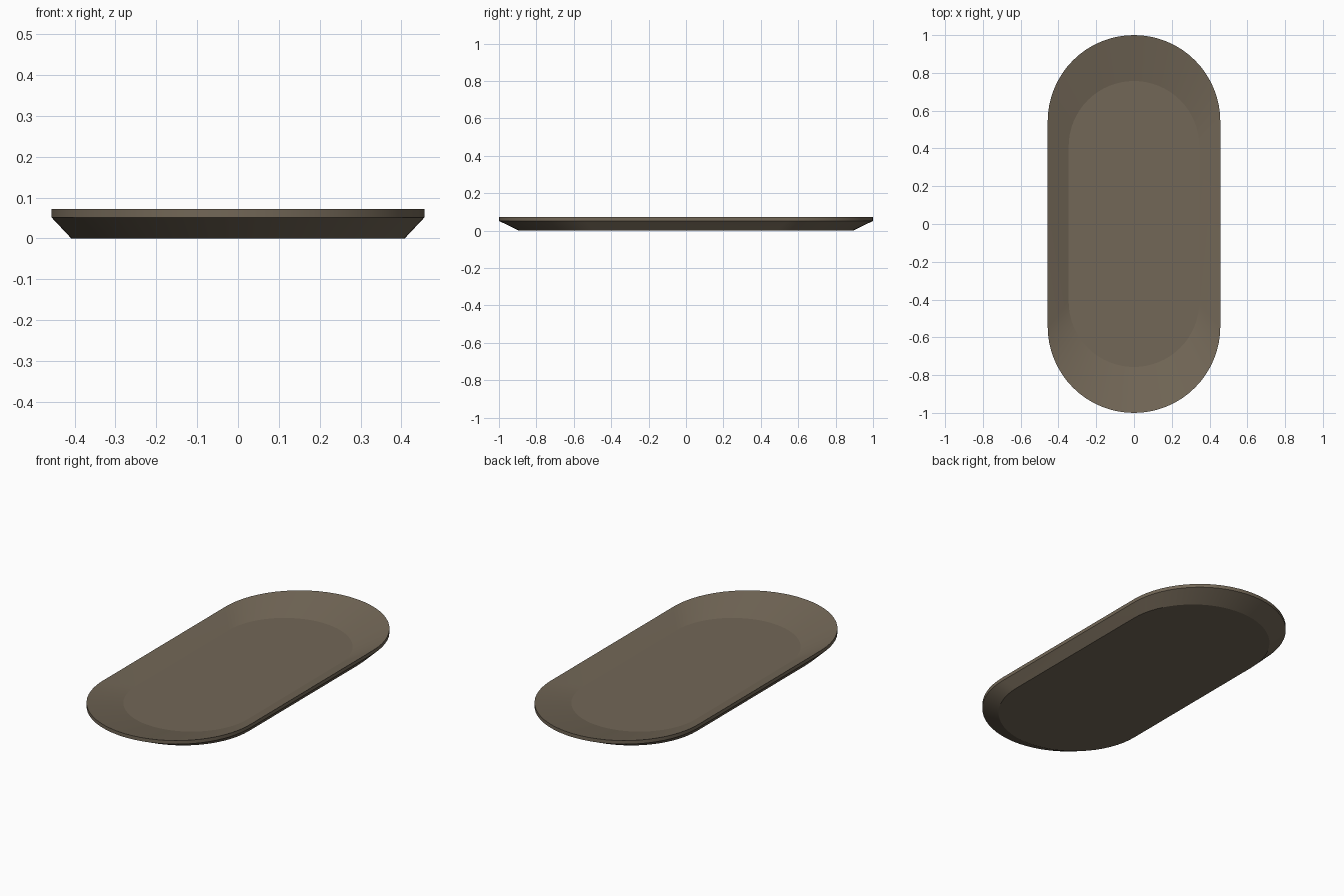
import bpy, bmesh, math

if "Cube" in bpy.data.objects:
    bpy.data.objects.remove(bpy.data.objects["Cube"])

HALF_W, HALF_L, SEG = 0.457, 1.0, 32

mat = bpy.data.materials.new("taupe brown")
mat.diffuse_color = (0.17, 0.136, 0.095, 1)
mat.use_nodes = True
mat.node_tree.nodes["Principled BSDF"].inputs["Base Color"].default_value = mat.diffuse_color


def outline(scale):
    """Stadium outline, scaled about the centre."""
    pts = []
    for sign, start in ((1, 0), (-1, math.pi)):
        for i in range(SEG + 1):
            a = start + math.pi * i / SEG
            pts.append((HALF_W * math.cos(a) * scale,
                        (sign * (HALF_L - HALF_W) + HALF_W * math.sin(a)) * scale))
    return pts


# Cross-section from underside to basin floor: (outline scale, height)
profile = [(0.893, 0.0), (1.0, 0.052), (1.0, 0.072), (0.757, 0.02)]

bm = bmesh.new()
rings = [[bm.verts.new((x, y, z)) for x, y in outline(s)] for s, z in profile]
n = len(rings[0])
for lo, hi in zip(rings, rings[1:]):
    for i in range(n):
        j = (i + 1) % n
        bm.faces.new((lo[i], lo[j], hi[j], hi[i]))
bm.faces.new(rings[0][::-1])   # underside
bm.faces.new(rings[-1])        # basin floor
bmesh.ops.recalc_face_normals(bm, faces=bm.faces)

mesh = bpy.data.meshes.new("oval_tray")
bm.to_mesh(mesh)
bm.free()
mesh.materials.append(mat)
tray = bpy.data.objects.new("oval_tray", mesh)
bpy.context.collection.objects.link(tray)

# Smooth sides with crisp rim
bpy.context.view_layer.objects.active = tray
tray.select_set(True)
bpy.ops.object.shade_smooth_by_angle(angle=math.radians(10))
